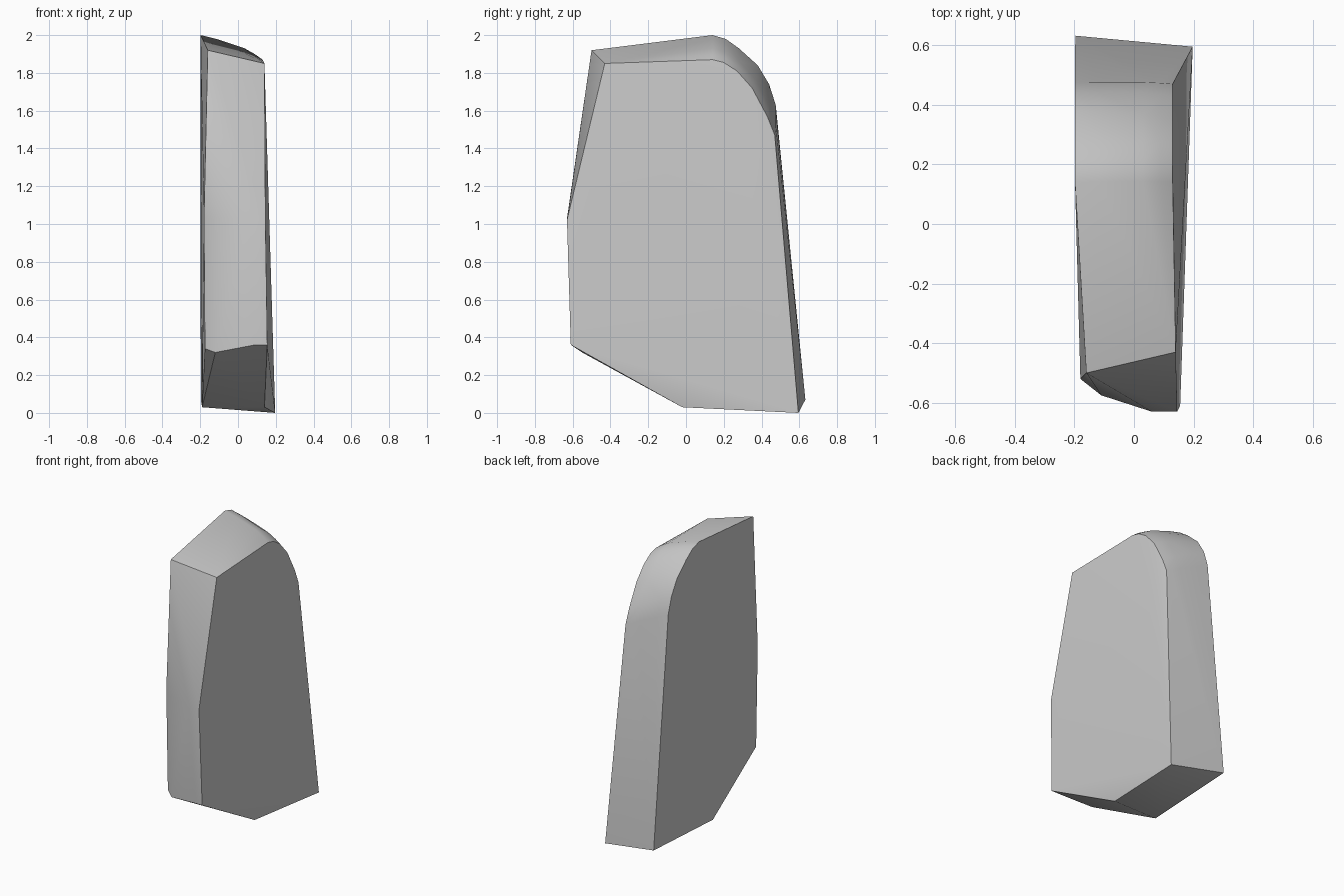
import bpy, bmesh, math
from mathutils import Vector

cube = bpy.data.objects.get("Cube")
if cube:
    bpy.data.objects.remove(cube, do_unlink=True)

# Stone colour
stone = bpy.data.materials.new("grey_stone")
stone.use_nodes = True
colour = (0.6, 0.6, 0.6, 1)
stone.diffuse_color = colour
stone.node_tree.nodes["Principled BSDF"].inputs["Base Color"].default_value = colour

# Corners of the chipped front, sloping underside and broad base
points = [
    (-0.16, -0.50, 1.92), (0.14, -0.43, 1.85),
    (-0.18, -0.52, 1.03), (-0.11, -0.575, 1.03), (0.06, -0.63, 1.03), (0.145, -0.63, 1.02),
    (-0.175, -0.51, 0.34), (-0.12, -0.55, 0.32), (0.09, -0.61, 0.36), (0.155, -0.61, 0.36),
    (-0.19, -0.02, 0.03), (0.14, -0.02, 0.03),
    (-0.197, 0.632, 0.07), (0.197, 0.595, 0.0),
]

# Rounded shoulder: matching (y, z) profiles on the two broad sides
right_curve = [(0.14, 2.0), (0.21, 1.98), (0.28, 1.93), (0.38, 1.84), (0.44, 1.74), (0.475, 1.63)]
left_curve = [(0.14, 1.87), (0.20, 1.855), (0.27, 1.81), (0.35, 1.72), (0.43, 1.57), (0.47, 1.47)]
last = len(right_curve) - 1
for i, (r, l) in enumerate(zip(right_curve, left_curve)):
    a, b = Vector((-0.198, *r)), Vector((0.13, *l))
    angle = math.radians(10 + 75 * i / last)
    outward = Vector((0, math.sin(angle), math.cos(angle)))
    for t, bulge in ((0, 0), (0.25, 0.013), (0.7, 0.023), (0.88, 0.013), (1, 0)):
        points.append(a.lerp(b, t) + outward * bulge * (1 - 0.8 * i / last))

# Wrap the corners into one solid slab
bm = bmesh.new()
for p in points:
    bm.verts.new(p)
hull = bmesh.ops.convex_hull(bm, input=bm.verts)
loose = {v for v in hull["geom_interior"] + hull["geom_unused"] if isinstance(v, bmesh.types.BMVert)}
bmesh.ops.delete(bm, geom=[v for v in loose if not v.link_faces], context='VERTS')
bmesh.ops.recalc_face_normals(bm, faces=bm.faces)

mesh = bpy.data.meshes.new("stone_slab")
bm.to_mesh(mesh)
bm.free()
mesh.materials.append(stone)
slab = bpy.data.objects.new("stone_slab", mesh)
bpy.context.collection.objects.link(slab)

# Soft facets with crisp rims
bpy.ops.object.select_all(action='DESELECT')
slab.select_set(True)
bpy.context.view_layer.objects.active = slab
bpy.ops.object.shade_smooth_by_angle(angle=math.radians(30))
